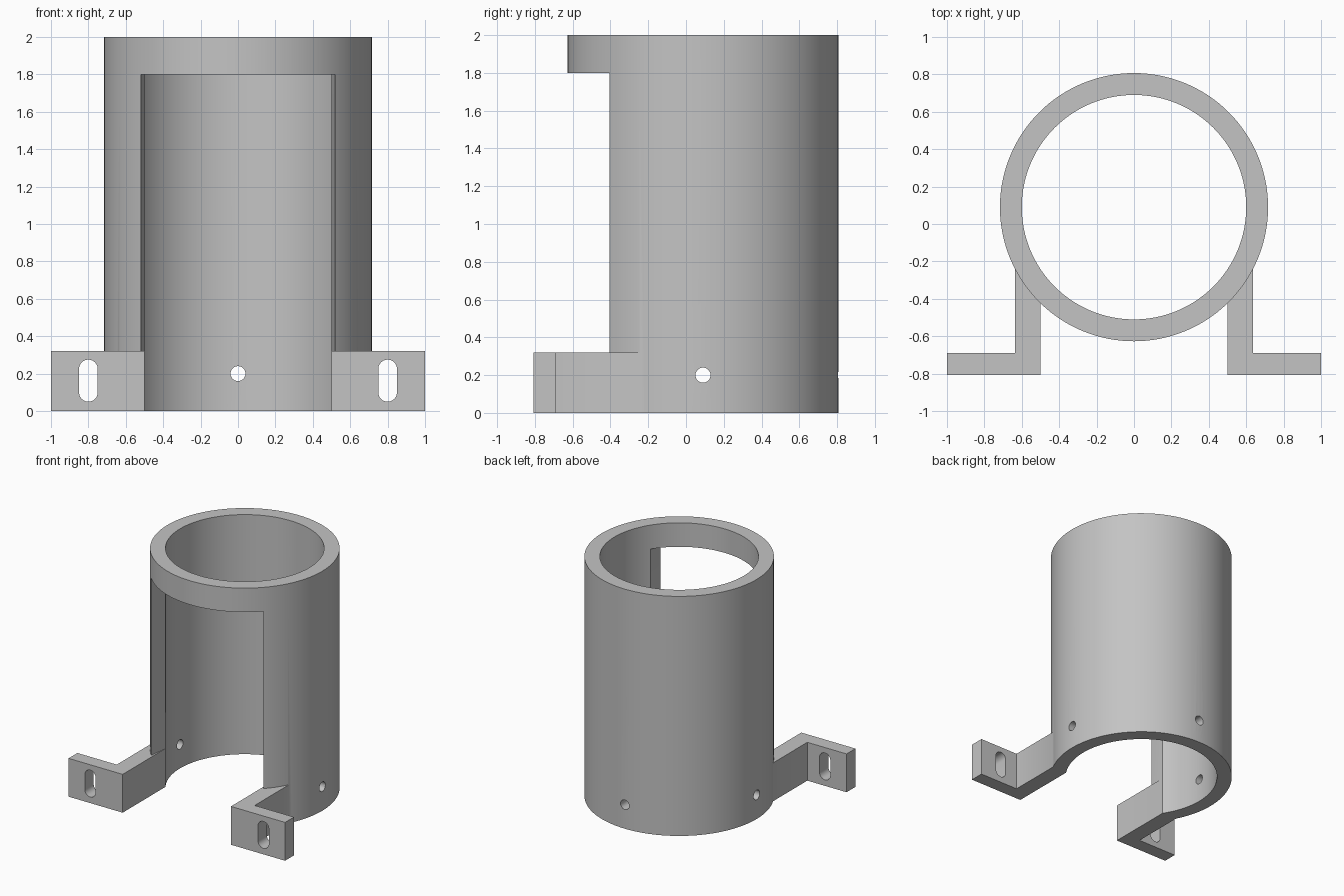
import bpy, bmesh
from math import sin, cos, pi
from mathutils import Matrix

cube = bpy.data.objects.get("Cube")
if cube:
    bpy.data.objects.remove(cube, do_unlink=True)

AXIS_Y = 0.09          # tube centre
OUTER, INNER = 0.717, 0.6
HEIGHT, ARM_HEIGHT = 2.0, 0.32

grey = bpy.data.materials.new("plain grey")
grey.use_nodes = True
color = (0.55, 0.55, 0.55, 1)
grey.diffuse_color = color
grey.node_tree.nodes["Principled BSDF"].inputs["Base Color"].default_value = color


def prism(name, points, low, high, matrix=Matrix()):
    """Extrude a closed outline from low to high along z, then transform it."""
    bm = bmesh.new()
    face = bm.faces.new([bm.verts.new((x, y, low)) for x, y in points])
    top = bmesh.ops.extrude_face_region(bm, geom=[face])["geom"]
    bmesh.ops.translate(bm, vec=(0, 0, high - low),
                        verts=[v for v in top if isinstance(v, bmesh.types.BMVert)])
    bm.transform(matrix)
    bmesh.ops.recalc_face_normals(bm, faces=bm.faces)
    mesh = bpy.data.meshes.new(name)
    bm.to_mesh(mesh)
    bm.free()
    mesh.materials.append(grey)
    obj = bpy.data.objects.new(name, mesh)
    bpy.context.collection.objects.link(obj)
    return obj


def circle(radius, cx, cy, count):
    return [(cx + radius * cos(2 * pi * i / count),
             cy + radius * sin(2 * pi * i / count)) for i in range(count)]


def slot_outline(cx, low, high, radius, count=12):
    arc = [pi * i / count for i in range(count + 1)]
    return ([(cx + radius * cos(a), high - radius + radius * sin(a)) for a in arc]
            + [(cx - radius * cos(a), low + radius - radius * sin(a)) for a in arc])


def combine(target, tool, operation):
    """Bake a boolean into target and discard the tool."""
    tool.hide_render = True
    mod = target.modifiers.new("boolean", "BOOLEAN")
    mod.operation, mod.solver, mod.object = operation, "EXACT", tool
    bpy.context.view_layer.objects.active = target
    bpy.ops.object.modifier_apply(modifier=mod.name)
    bpy.data.objects.remove(tool, do_unlink=True)


along_y = Matrix.Rotation(pi / 2, 4, "X")   # extrusion runs towards -y
along_x = Matrix.Rotation(pi / 2, 4, "Y")   # extrusion runs towards +x

# Tube with bore and front opening that leaves a closed ring at the top
holder = prism("tube_holder", circle(OUTER, 0, AXIS_Y, 128), 0, HEIGHT)
combine(holder, prism("bore", circle(INNER, 0, AXIS_Y, 128), -0.1, 2.1), "DIFFERENCE")
opening = [(-0.58, -0.9), (0.58, -0.9), (0.47, 0), (-0.47, 0)]
combine(holder, prism("front_opening", opening, -0.1, 1.8), "DIFFERENCE")

# L-shaped mounting arms with vertical slots
arm = [(0.5, -0.807), (1, -0.807), (1, -0.69), (0.637, -0.69), (0.637, -0.2), (0.5, -0.245)]
for side in (-1, 1):
    combine(holder, prism("mounting_arm", [(side * x, y) for x, y in arm], 0, ARM_HEIGHT), "UNION")
    slot = slot_outline(side * 0.8, 0.05, 0.275, 0.05)
    combine(holder, prism("slot", slot, 0.6, 0.9, along_y), "DIFFERENCE")

# Screw holes: one through the back wall, one pair through the sides
combine(holder, prism("back_hole", circle(0.04, 0, 0.2, 24), -1, -0.4, along_y), "DIFFERENCE")
combine(holder, prism("side_holes", circle(0.04, -0.2, AXIS_Y, 24), -1, 1, along_x), "DIFFERENCE")

bpy.ops.object.select_all(action="DESELECT")
holder.select_set(True)
bpy.context.view_layer.objects.active = holder
bpy.ops.object.shade_smooth_by_angle(angle=pi / 6)
